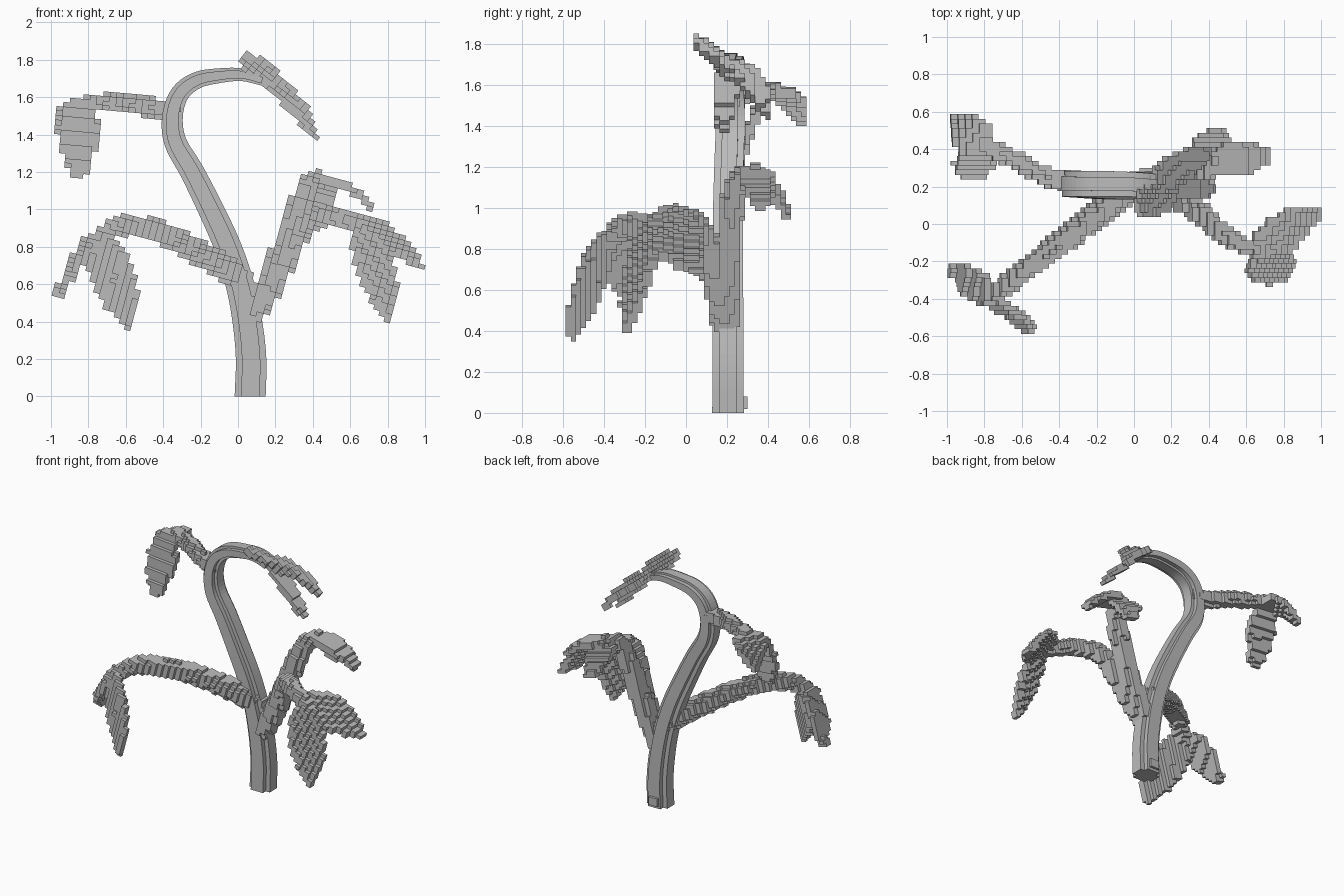
import bpy, bmesh, math
from mathutils import Vector, Matrix

cube = bpy.data.objects.get("Cube")
if cube:
    bpy.data.objects.remove(cube)

grey = bpy.data.materials.new("plant_grey")
grey.use_nodes = True
grey.diffuse_color = (0.5, 0.5, 0.5, 1)
grey.node_tree.nodes["Principled BSDF"].inputs["Base Color"].default_value = (0.5, 0.5, 0.5, 1)

CELL = Vector((0.035, 0.025, 0.025))
UP = Vector((0, 0, 1))


def finish(name, bm):
    bmesh.ops.recalc_face_normals(bm, faces=bm.faces)
    mesh = bpy.data.meshes.new(name)
    bm.to_mesh(mesh)
    bm.free()
    mesh.materials.append(grey)
    obj = bpy.data.objects.new(name, mesh)
    bpy.context.collection.objects.link(obj)


def smooth_path(points, steps):
    """Catmull-Rom samples through the given points."""
    p = [Vector(q) for q in points]
    p = [p[0] * 2 - p[1]] + p + [p[-1] * 2 - p[-2]]
    out = []
    for a, b, c, d in zip(p, p[1:], p[2:], p[3:]):
        for i in range(steps):
            t = i / steps
            out.append(0.5 * (2 * b + (c - a) * t + (2 * a - 5 * b + 4 * c - d) * t * t
                              + (3 * b - a - 3 * c + d) * t ** 3))
    return out + [p[-2]]


class Blocks:
    """A set of small bricks on a grid tilted about the y axis."""

    def __init__(self, tilt):
        self.turn = Matrix.Rotation(math.radians(tilt), 3, 'Y')
        self.cells = set()

    def ball(self, point, radius):
        q = self.turn.transposed() @ point
        home = [round(q[i] / CELL[i]) for i in range(3)]
        self.cells.add(tuple(home))
        n = [int(radius / CELL[i]) + 1 for i in range(3)]
        for i in range(home[0] - n[0], home[0] + n[0] + 1):
            for j in range(home[1] - n[1], home[1] + n[1] + 1):
                for k in range(home[2] - n[2], home[2] + n[2] + 1):
                    centre = Vector((i * CELL.x, j * CELL.y, k * CELL.z))
                    if (centre - q).length < radius:
                        self.cells.add((i, j, k))

    def build(self, name):
        # only the outward faces of the bricks are made
        bm = bmesh.new()
        corners = {}

        def corner(key):
            if key not in corners:
                p = Vector([(key[i] - 0.5) * CELL[i] for i in range(3)])
                corners[key] = bm.verts.new(self.turn @ p)
            return corners[key]

        for cell in sorted(self.cells):
            for axis in range(3):
                u, v = (axis + 1) % 3, (axis + 2) % 3
                for side in (0, 1):
                    near = list(cell)
                    near[axis] += 2 * side - 1
                    if tuple(near) in self.cells:
                        continue
                    quad = []
                    for du, dv in ((0, 0), (1, 0), (1, 1), (0, 1)):
                        key = list(cell)
                        key[axis] += side
                        key[u] += du
                        key[v] += dv
                        quad.append(corner(tuple(key)))
                    bm.faces.new(quad if side else quad[::-1])
        finish(name, bm)


def branch(name, points, r0, r1, tilt=15):
    blocks = Blocks(tilt)
    path = smooth_path(points, 12)
    for i, p in enumerate(path):
        blocks.ball(p, r0 + (r1 - r0) * i / (len(path) - 1))
    blocks.build(name)


def leaf(name, base, tip, width, side=None, sag=0.04, tilt=15):
    blocks = Blocks(tilt)
    base, tip = Vector(base), Vector(tip)
    axis = tip - base
    side = Vector(side) if side else axis.cross(UP)
    side.normalize()
    for i in range(41):
        t = i / 40
        mid = base + axis * t + UP * sag * 4 * t * (1 - t)
        # widest before the middle, narrowing to a point
        half = width / 2 * math.sin(math.pi * (0.15 + 0.83 * t)) ** 0.8
        for j in range(-8, 9):
            blocks.ball(mid + side * half * j / 8, 0.023)
    blocks.build(name)


# Main stem: stepped square section swept along a hooked path
stem = smooth_path([(0.065, 0.205, 0), (0.07, 0.205, 0.2), (0.05, 0.205, 0.4),
                    (0.01, 0.205, 0.6), (-0.055, 0.205, 0.8), (-0.145, 0.205, 1.0),
                    (-0.245, 0.21, 1.2), (-0.335, 0.215, 1.36), (-0.35, 0.215, 1.5),
                    (-0.31, 0.215, 1.62), (-0.22, 0.215, 1.69), (-0.1, 0.215, 1.715),
                    (0.02, 0.21, 1.72), (0.13, 0.2, 1.69)], 5)
section = []
for sx, sy in ((1, 1), (-1, 1), (-1, -1), (1, -1)):
    trio = [(sx, sy * 0.55), (sx * 0.6, sy * 0.55), (sx * 0.6, sy)]
    section += trio if sx * sy > 0 else trio[::-1]
bm = bmesh.new()
rings = []
last = len(stem) - 1
for i, p in enumerate(stem):
    along = stem[min(i + 1, last)] - stem[max(i - 1, 0)]
    if i == 0:
        along = UP.copy()
    across = Vector((0, 1, 0)).cross(along).normalized()
    t = i / last
    half = 0.083 - 0.055 * t ** 1.4
    depth = 0.077 - 0.012 * t
    rings.append([bm.verts.new(p + across * a * half + Vector((0, b * depth, 0)))
                  for a, b in section])
count = len(section)
for low, high in zip(rings, rings[1:]):
    for k in range(count):
        m = (k + 1) % count
        bm.faces.new((low[k], low[m], high[m], high[k]))
bm.faces.new(rings[0])
bm.faces.new(rings[-1])
finish("main_stem", bm)

# Small knob at the back of the base
bm = bmesh.new()
bmesh.ops.create_cube(bm, size=1, matrix=Matrix.Translation((0.065, 0.285, 0.05))
                      @ Matrix.Diagonal((0.07, 0.03, 0.06, 1)))
finish("base_knob", bm)

# Front branch on the right side
branch("right_front_branch", [(0.0, 0.2, 0.64), (-0.2, 0.05, 0.765), (-0.4, -0.11, 0.87),
                              (-0.6, -0.26, 0.915), (-0.7, -0.34, 0.88), (-0.77, -0.39, 0.82)],
       0.075, 0.045)
leaf("right_front_outer_leaf", (-0.76, -0.39, 0.83), (-0.96, -0.25, 0.55), 0.17,
     side=(0.1, 0.78, 0.55))
leaf("right_front_inner_leaf", (-0.74, -0.4, 0.82), (-0.575, -0.56, 0.39), 0.21,
     side=(0.75, -0.4, 0.45), sag=0.01)

# Back branch on the right side
branch("right_back_branch", [(-0.35, 0.22, 1.53), (-0.5, 0.27, 1.55), (-0.65, 0.35, 1.57),
                             (-0.8, 0.42, 1.575)], 0.055, 0.045, tilt=5)
leaf("right_back_outer_leaf", (-0.8, 0.42, 1.57), (-0.965, 0.565, 1.42), 0.17, sag=0.045, tilt=5)
leaf("right_back_inner_leaf", (-0.855, 0.38, 1.55), (-0.85, 0.25, 1.18), 0.18, sag=0.03, tilt=5)

# Upper branch on the left side
branch("left_back_branch", [(0.08, 0.2, 0.46), (0.18, 0.2, 0.64), (0.27, 0.21, 0.86),
                            (0.34, 0.23, 1.05), (0.38, 0.27, 1.14), (0.42, 0.33, 1.16)],
       0.07, 0.05)
leaf("left_back_rear_leaf", (0.41, 0.34, 1.15), (0.45, 0.49, 0.97), 0.18)
leaf("left_back_outer_leaf", (0.42, 0.34, 1.16), (0.72, 0.37, 1.01), 0.15)

# Lower branch on the left side
branch("left_front_branch", [(0.08, 0.19, 0.45), (0.18, 0.16, 0.59), (0.27, 0.12, 0.76),
                             (0.35, 0.06, 0.9), (0.45, -0.03, 0.955), (0.55, -0.1, 0.95),
                             (0.66, -0.14, 0.92)], 0.068, 0.045)
leaf("left_front_outer_leaf", (0.65, -0.14, 0.91), (0.97, 0.06, 0.7), 0.22,
     side=(-0.15, 0.75, 0.55), sag=0.04)
leaf("left_front_inner_leaf", (0.68, -0.18, 0.89), (0.8, -0.29, 0.42), 0.2,
     side=(0.8, 0.55, 0.1), sag=0.02)

# Leaves at the tip of the hooked stem
leaf("top_upright_leaf", (0.17, 0.2, 1.69), (0.04, 0.06, 1.81), 0.15,
     side=(0.7, -0.5, 0.2), sag=0.01, tilt=38)
leaf("top_rear_leaf", (0.12, 0.22, 1.7), (0.385, 0.395, 1.47), 0.12, tilt=38)
leaf("top_front_leaf", (0.12, 0.21, 1.69), (0.415, 0.18, 1.39), 0.08, sag=0.02, tilt=38)
